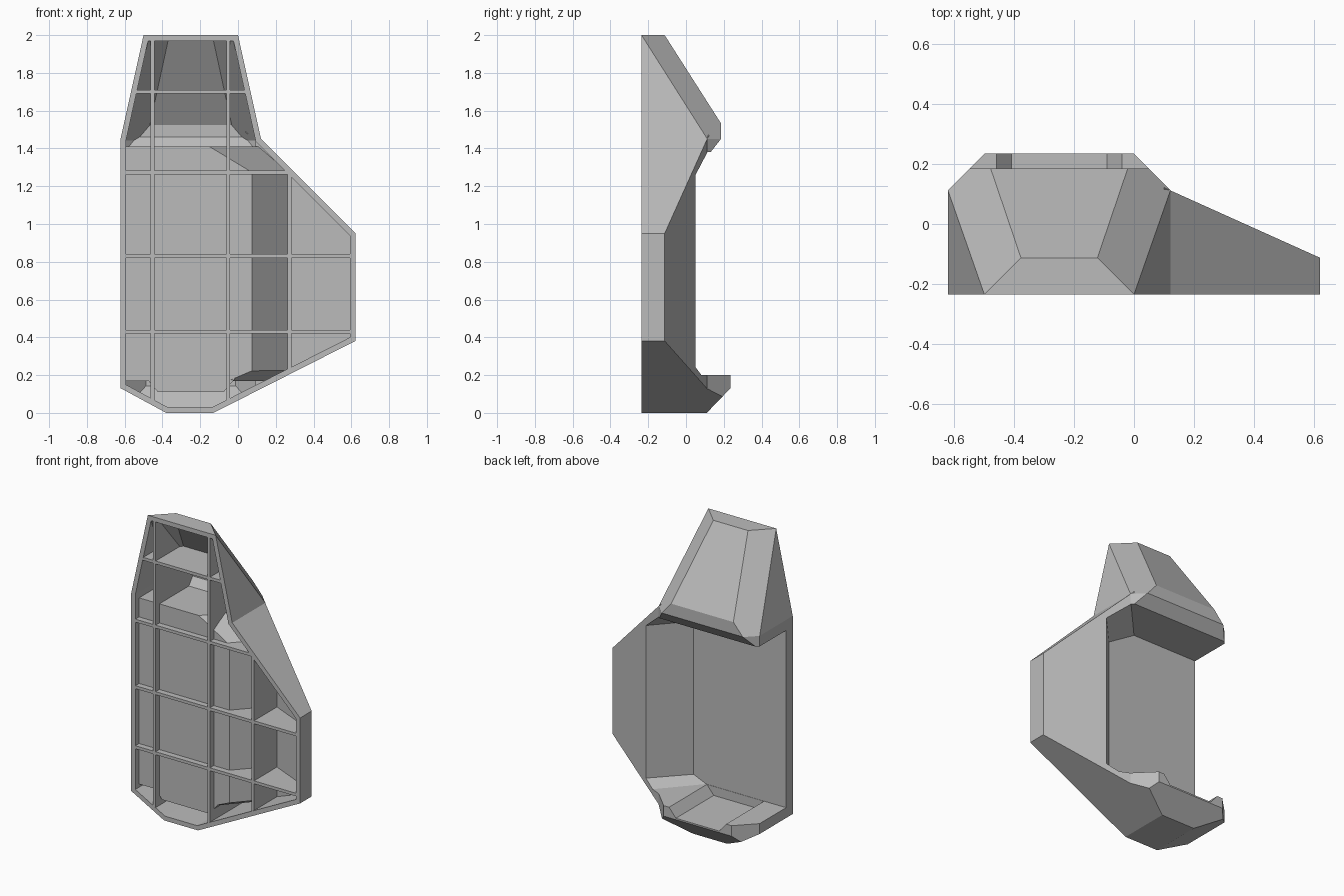
import bpy, bmesh
from mathutils import Vector

if "Cube" in bpy.data.objects:
    bpy.data.objects.remove(bpy.data.objects["Cube"])

WALL = 0.03
FRONT = -0.235
FLOOR = -0.165

grey = bpy.data.materials.new("plain grey")
grey.use_nodes = True
grey.diffuse_color = (0.5, 0.5, 0.5, 1)
grey.node_tree.nodes["Principled BSDF"].inputs["Base Color"].default_value = grey.diffuse_color


def finish(bm, name):
    bmesh.ops.recalc_face_normals(bm, faces=bm.faces)
    mesh = bpy.data.meshes.new(name)
    bm.to_mesh(mesh)
    bm.free()
    mesh.materials.append(grey)
    obj = bpy.data.objects.new(name, mesh)
    bpy.context.scene.collection.objects.link(obj)
    return obj


def convex(name, planes, shift=0):
    """Convex block bounded by (outward normal, point) planes, each moved by shift."""
    bm = bmesh.new()
    bmesh.ops.create_cube(bm, size=6)
    for normal, point in planes:
        n = Vector(normal).normalized()
        geom = bm.verts[:] + bm.edges[:] + bm.faces[:]
        bmesh.ops.bisect_plane(bm, geom=geom, plane_co=Vector(point) + n * shift,
                               plane_no=n, clear_outer=True)
        rim = [e for e in bm.edges if e.is_boundary]
        if rim:
            bmesh.ops.holes_fill(bm, edges=rim, sides=0)
    bmesh.ops.remove_doubles(bm, verts=bm.verts, dist=1e-5)
    return finish(bm, name)


def box(name, low, high):
    planes = []
    for axis in range(3):
        n = Vector((0, 0, 0))
        n[axis] = 1
        planes += [(n, high), (-n, low)]
    return convex(name, planes)


def cylinder(name, x, z, radius, y0, y1):
    bm = bmesh.new()
    bmesh.ops.create_cone(bm, cap_ends=True, segments=24, radius1=radius,
                          radius2=radius, depth=y1 - y0)
    for v in bm.verts:
        v.co = Vector((x + v.co.x, (y0 + y1) / 2 + v.co.z, z + v.co.y))
    return finish(bm, name)


def tidy(mesh):
    """Weld slivers; return the volume and whether the mesh is closed."""
    bm = bmesh.new()
    bm.from_mesh(mesh)
    bmesh.ops.remove_doubles(bm, verts=bm.verts, dist=1e-5)
    bmesh.ops.dissolve_degenerate(bm, edges=bm.edges, dist=1e-6)
    bm.to_mesh(mesh)
    result = bm.calc_volume(), all(e.is_manifold for e in bm.edges)
    bm.free()
    return result


def combine(target, tool, operation):
    """Boolean that keeps the soundest result of the available solvers."""
    before, limit = tidy(target.data)[0], tidy(tool.data)[0] * 1.001
    best = None
    for solver, tolerant in (('EXACT', False), ('MANIFOLD', False), ('EXACT', True)):
        mod = target.modifiers.new("combine", 'BOOLEAN')
        mod.operation = operation
        mod.solver = solver
        mod.use_hole_tolerant = tolerant
        mod.object = tool
        bpy.context.view_layer.update()
        graph = bpy.context.evaluated_depsgraph_get()
        mesh = bpy.data.meshes.new_from_object(target.evaluated_get(graph))
        target.modifiers.remove(mod)
        after, closed = tidy(mesh)
        change = after - before if operation == 'UNION' else before - after
        score = (after > 1e-4 and 1e-7 < change <= limit, closed)
        if best is None or score > best[0]:
            best = (score, mesh)
        if all(score):
            break
    target.data = best[1]
    bpy.data.objects.remove(tool)


LOWER_SLOPE = ((0.38, 0, -0.75), (-0.13, 0, 0))

# Main column: hood on top, lip at the bottom
COLUMN = [
    ((-1, 0, 0), (-0.622, 0, 0)), ((1, 0, 0), (0.122, 0, 0)),
    ((-0.55, 0, 0.122), (-0.622, 0, 1.45)), ((0.55, 0, 0.122), (0.122, 0, 1.45)),
    ((0, 0, 1), (0, 0, 2)), ((0, 0, -1), (0, 0, 0)),
    ((0, 1, 0), (0, 0.235, 0)), ((0, 0.47, 0.3), (0, 0.187, 1.53)),
    ((0, 0.13, -0.125), (0, 0.11, 0)),
    ((-0.13, 0, -0.24), (-0.38, 0, 0)), LOWER_SLOPE,
]
for side, x in ((1, 0), (-1, -0.5)):
    COLUMN += [((side, 1, 0), (x, 0.235, 0)), ((side, 1, 0.855), (x, 0.235, 1.45))]

# Tapered side wing
WING = [((0.225, 0.5, 0), (0.122, 0.112, 0)), ((1, 0, 0), (0.622, 0, 0)),
        ((1, 0, 1), (0.122, 0, 1.45)), LOWER_SLOPE]

# Recesses in the back: cradle, underside of hood, hood back, lip notch
RECESSES = [
    [((0, -1, 0), (0, FLOOR, 0)), ((0.215, -0.2, 0), (0.26, 0.05, 0)),
     ((0, 0, 1), (0, 0, 1.38)), ((0, 0, -1), (0, 0, 0.2)),
     ((0.026, -0.024, 0.043), (0.06, FLOOR, 1.26)),
     ((0.03, -0.027, -0.07), (0.06, FLOOR, 0.24))],
    [((0, -0.07, 0.055), (0, 0.13, 1.38)), ((0, 0, -1), (0, 0, 1.37))],
    [((0, -1, 0), (0, 0.186, 0)), ((0, 0, -1), (0, 0, 1))],
    [((0, -1, 0), (0, FLOOR + 0.002, 0)), ((0, 0, -1), (0, 0, 0.14)),
     ((0, 0, 1), (0, 0, 0.21)),
     ((-0.06, 0, -0.05), (-0.41, 0, 0.14)), ((0.06, 0, -0.05), (-0.09, 0, 0.14))],
]


def body(name, inset, front):
    """The whole outer form, shrunk by inset and reaching forward to the given front."""
    face = [((0, -1, 0), (0, front, 0))]
    form = convex(name, COLUMN + face, -inset)
    overlap = [((-1, 0, 0), (0.1 - 3 * inset, 0, 0))]
    combine(form, convex("wing", WING + face + overlap, -inset), 'UNION')
    for planes in RECESSES:
        combine(form, convex("recess", planes, inset), 'DIFFERENCE')
    return form


bracket = body("bracket", 0, FRONT)
cavity = body("cavity", WALL, FRONT - 0.2)

# Ribs and screw bosses are left standing in the cavity
COLUMNS, ROWS = (-0.453, -0.052), (0.43, 0.83)
HALF = 0.01
for x in COLUMNS + (0.272,):
    combine(cavity, box("rib", (x - HALF, FRONT + 0.001, -1), (x + HALF, 1, 2.5)), 'DIFFERENCE')
for z in ROWS + (1.273, 1.7):
    combine(cavity, box("rib", (-1, FRONT + 0.001, z - HALF), (1, 1, z + HALF)), 'DIFFERENCE')
for x in COLUMNS:
    for z in ROWS:
        combine(cavity, cylinder("boss", x, z, 0.075, FRONT + 0.001, 0), 'DIFFERENCE')
combine(bracket, cavity, 'DIFFERENCE')

# Counterbored screw holes
for x in COLUMNS:
    for z in ROWS:
        combine(bracket, cylinder("counterbore", x, z, 0.051, -0.4, -0.195), 'DIFFERENCE')
        combine(bracket, cylinder("hole", x, z, 0.027, -0.4, 0), 'DIFFERENCE')
